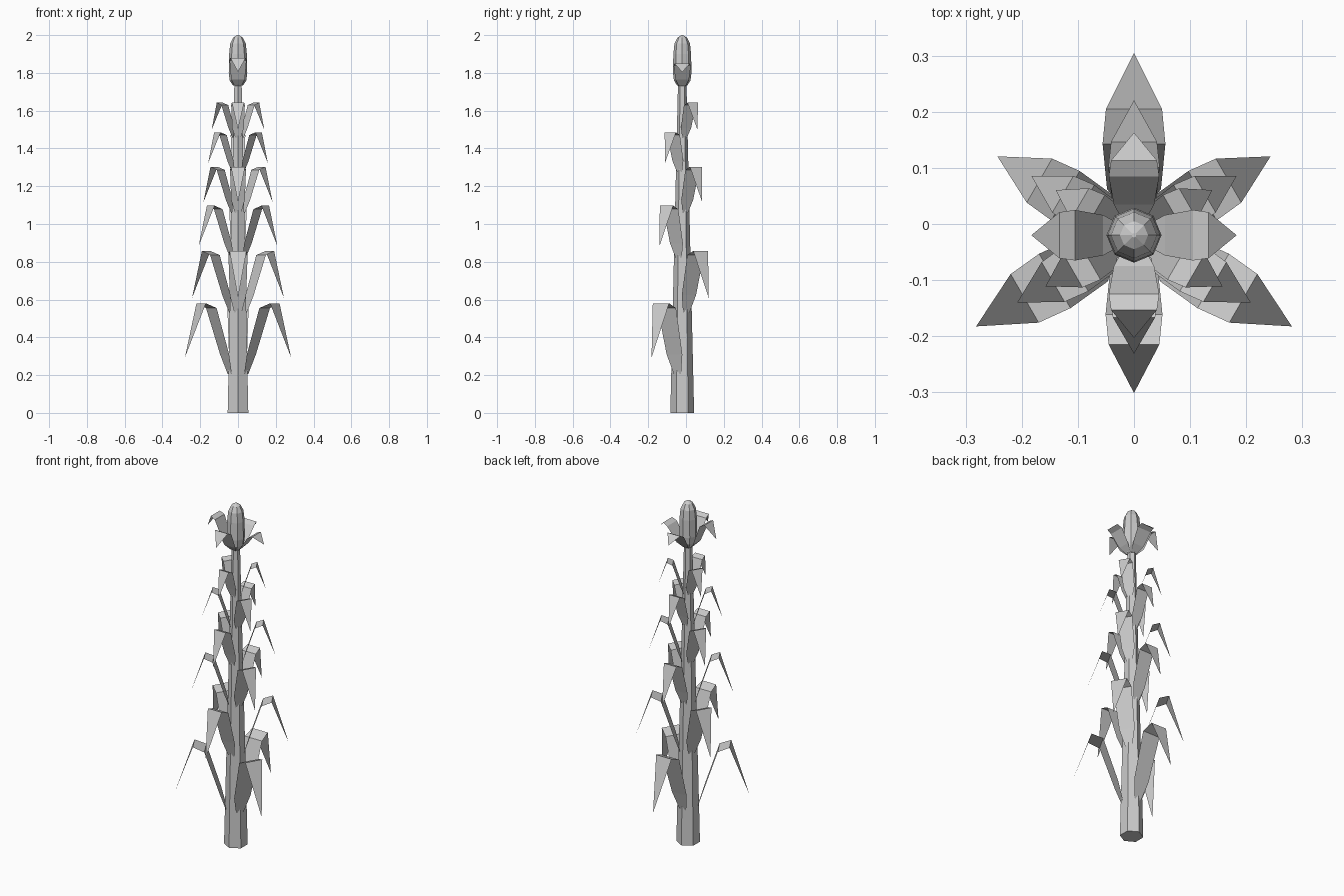
import bpy
from math import cos, sin, radians, pi

if "Cube" in bpy.data.objects:
    bpy.data.objects.remove(bpy.data.objects["Cube"])

CY = -0.02  # plant axis sits slightly forward of centre


def make(name, verts, faces):
    me = bpy.data.meshes.new(name)
    me.from_pydata(verts, [], faces)
    me.update()
    ob = bpy.data.objects.new(name, me)
    bpy.context.collection.objects.link(ob)
    return ob


def lathe(name, profile, n, phase):
    """Closed faceted solid from (radius, z) rings."""
    verts = [(r * cos(phase + 2 * pi * i / n), CY + r * sin(phase + 2 * pi * i / n), z)
             for r, z in profile for i in range(n)]
    faces = [(k * n + i, k * n + (i + 1) % n, (k + 1) * n + (i + 1) % n, (k + 1) * n + i)
             for k in range(len(profile) - 1) for i in range(n)]
    faces += [tuple(reversed(range(n))), tuple(range(len(verts) - n, len(verts)))]
    return make(name, verts, faces)


def leaf(name, profile, angle):
    """Flat bent strip from (distance, z, half width), closing in a pointed tip."""
    a = radians(angle)
    verts = []
    for r, z, w in profile[:-1]:
        for s in (1, -1):
            verts.append((r * cos(a) + s * w * sin(a), CY + r * sin(a) - s * w * cos(a), z))
    r, z, _ = profile[-1]
    verts.append((r * cos(a), CY + r * sin(a), z))
    n = len(profile) - 1
    faces = [(2 * i, 2 * i + 2, 2 * i + 3, 2 * i + 1) for i in range(n - 1)]
    faces.append((2 * n - 2, 2 * n, 2 * n - 1))
    return make(name, verts, faces)


# Stalk: tapered hexagon
lathe("stalk", [(0.063, 0), (0.022, 1.76)], 6, pi / 2)

# Ear of grain at the top
lathe("cob", [(0.026, 1.732), (0.044, 1.76), (0.049, 1.80), (0.047, 1.90),
              (0.041, 1.955), (0.025, 1.987), (0.004, 2.0)], 8, 0)

# Stalk leaves: six whorls of three, shrinking upwards and alternating
shape = [(0.050, -0.375, 0.022), (0.082, -0.27, 0.048), (0.163, -0.025, 0.056),
         (0.225, 0, 0.050), (0.325, -0.288, 0)]
whorls = [(0.58, 1), (0.857, 0.865), (1.097, 0.74), (1.303, 0.65), (1.485, 0.56), (1.642, 0.495)]
for k, (peak, s) in enumerate(whorls):
    for j in range(3):
        prof = [(r * s, peak + z * s, w * (0.3 + 0.7 * s)) for r, z, w in shape]
        leaf(f"leaf_{k + 1}_{j + 1}", prof, (90 if k % 2 == 0 else 30) + 120 * j)

# Husk leaves around the cob, each with its own height
for name, ang, peak, tip in (("right", 0, 1.85, 1.804), ("back", 90, 1.85, 1.804),
                             ("left", 180, 1.903, 1.82), ("front", 270, 1.88, 1.805)):
    leaf("husk_" + name, [(0.022, 1.73, 0.018), (0.055, 1.765, 0.036), (0.105, peak - 0.014, 0.045),
                          (0.133, peak, 0.041), (0.183, tip, 0)], ang)
